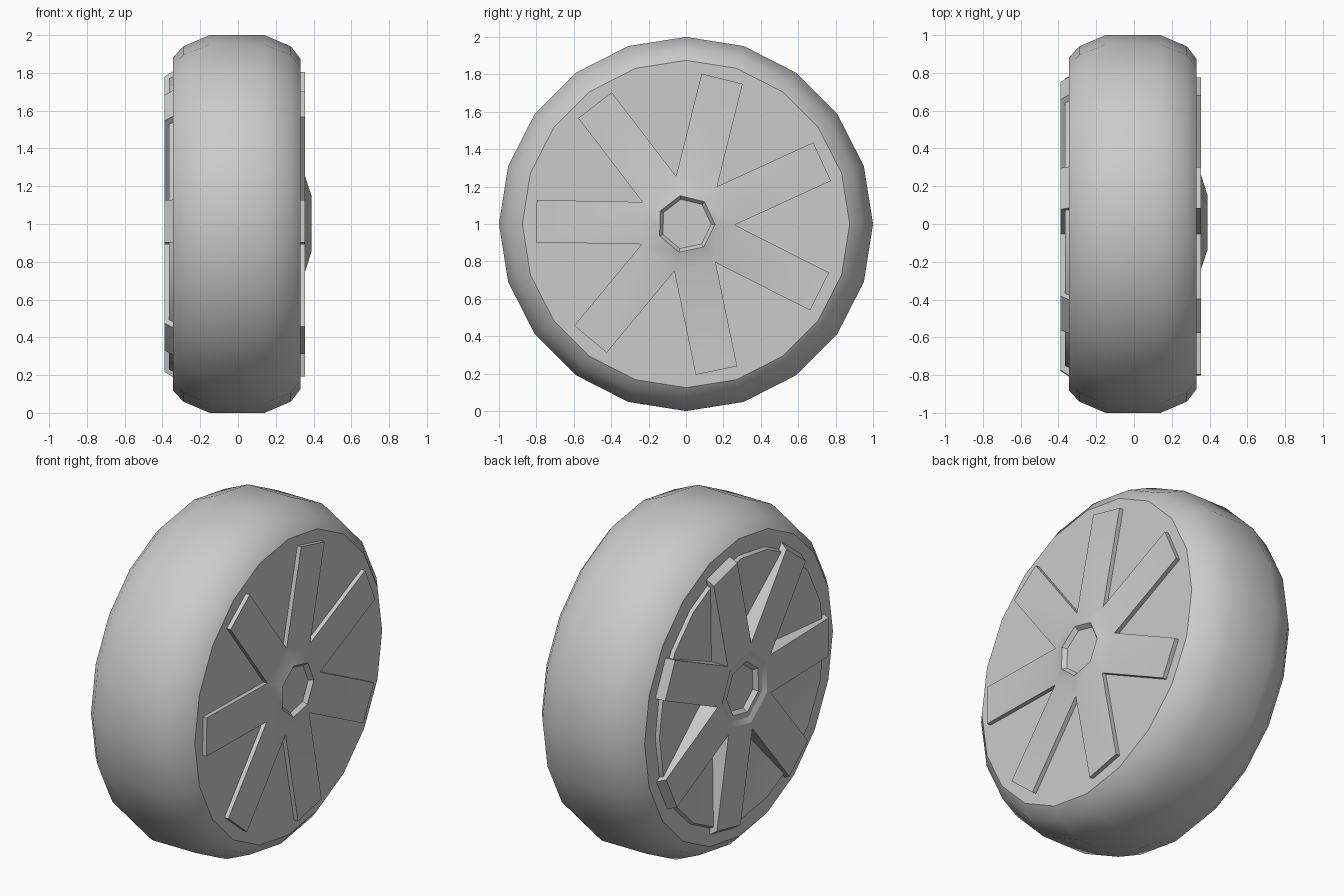
import bpy, bmesh, math

cube = bpy.data.objects.get("Cube")
if cube:
    bpy.data.objects.remove(cube, do_unlink=True)

grey = bpy.data.materials.new("light_grey")
grey.use_nodes = True
grey.diffuse_color = (0.6, 0.6, 0.6, 1)
grey.node_tree.nodes["Principled BSDF"].inputs["Base Color"].default_value = (0.6, 0.6, 0.6, 1)

ARMS = 7
STEP = math.tau / ARMS
PHASE = math.radians(-1.1)
HALF_WIDTH = 0.113
NOTCH = HALF_WIDTH / math.sin(STEP / 2)


def polar(x, r, a, side=0.0):
    """Point at radius r and angle a around the axle, shifted sideways."""
    return (x, r * math.cos(a) - side * math.sin(a),
            1 + r * math.sin(a) + side * math.cos(a))


def finish(name, bm, angle):
    bmesh.ops.recalc_face_normals(bm, faces=bm.faces)
    mesh = bpy.data.meshes.new(name)
    bm.to_mesh(mesh)
    bm.free()
    obj = bpy.data.objects.new(name, mesh)
    mesh.materials.append(grey)
    bpy.context.collection.objects.link(obj)
    bpy.ops.object.select_all(action='DESELECT')
    obj.select_set(True)
    bpy.context.view_layer.objects.active = obj
    bpy.ops.object.shade_smooth_by_angle(angle=math.radians(angle))


def ring(bm, x, r, count, phase):
    return [bm.verts.new(polar(x, r, phase + i * math.tau / count)) for i in range(count)]


def bridge(bm, a, b):
    n = len(a)
    for i in range(n):
        j = (i + 1) % n
        bm.faces.new((a[i], a[j], b[j], b[i]))


def lathe(name, profile, count, phase, angle):
    """Closed solid of revolution around the axle."""
    bm = bmesh.new()
    loops = [ring(bm, x, r, count, phase) for x, r in profile]
    for a, b in zip(loops, loops[1:]):
        bridge(bm, a, b)
    bm.faces.new(loops[0])
    bm.faces.new(loops[-1])
    finish(name, bm, angle)


def spoke_star(name, base_x, top_x, base_tip, top_tip, hub, angle):
    """Seven straight arms joined at a stepped seven-sided hub."""
    bm = bmesh.new()

    def outline(x, tip):
        loop = []
        for i in range(ARMS):
            a = PHASE + i * STEP
            loop.append(bm.verts.new(polar(x, NOTCH, a)))
            for side in (-HALF_WIDTH, HALF_WIDTH):
                loop.append(bm.verts.new(polar(x, tip, a + STEP / 2, side)))
        return loop

    base, top = outline(base_x, base_tip), outline(top_x, top_tip)
    bridge(bm, base, top)
    for i in range(ARMS):
        k = 3 * i
        bm.faces.new((top[k], top[k + 1], top[k + 2], top[(k + 3) % len(top)]))
    inner = top[::3]
    for x, r in hub:
        loop = ring(bm, x, r, ARMS, PHASE)
        bridge(bm, inner, loop)
        inner = loop
    bm.faces.new(inner)
    finish(name, bm, angle)


# Tyre and wheel disc, dished on the -x side
lathe("tyre_and_disc", [
    (-0.28, 0.15), (-0.28, 0.24), (-0.365, 0.77), (-0.345, 0.78), (-0.345, 0.88),
    (-0.29, 0.94), (-0.15, 1.0), (0.14, 1.0), (0.28, 0.94), (0.33, 0.875),
], 20, math.pi / 2, 35)

# Raised flat star with a domed, hollow hub on the +x side
spoke_star("outer_spokes", 0.32, 0.355, 0.8, 0.8,
           [(0.388, 0.155), (0.365, 0.135)], 25)

# Deep star with bevelled tips and a recessed hub on the -x side
spoke_star("inner_spokes", -0.26, -0.39, 0.86, 0.775,
           [(-0.39, 0.22), (-0.375, 0.19), (-0.375, 0.155), (-0.35, 0.135)], 25)
